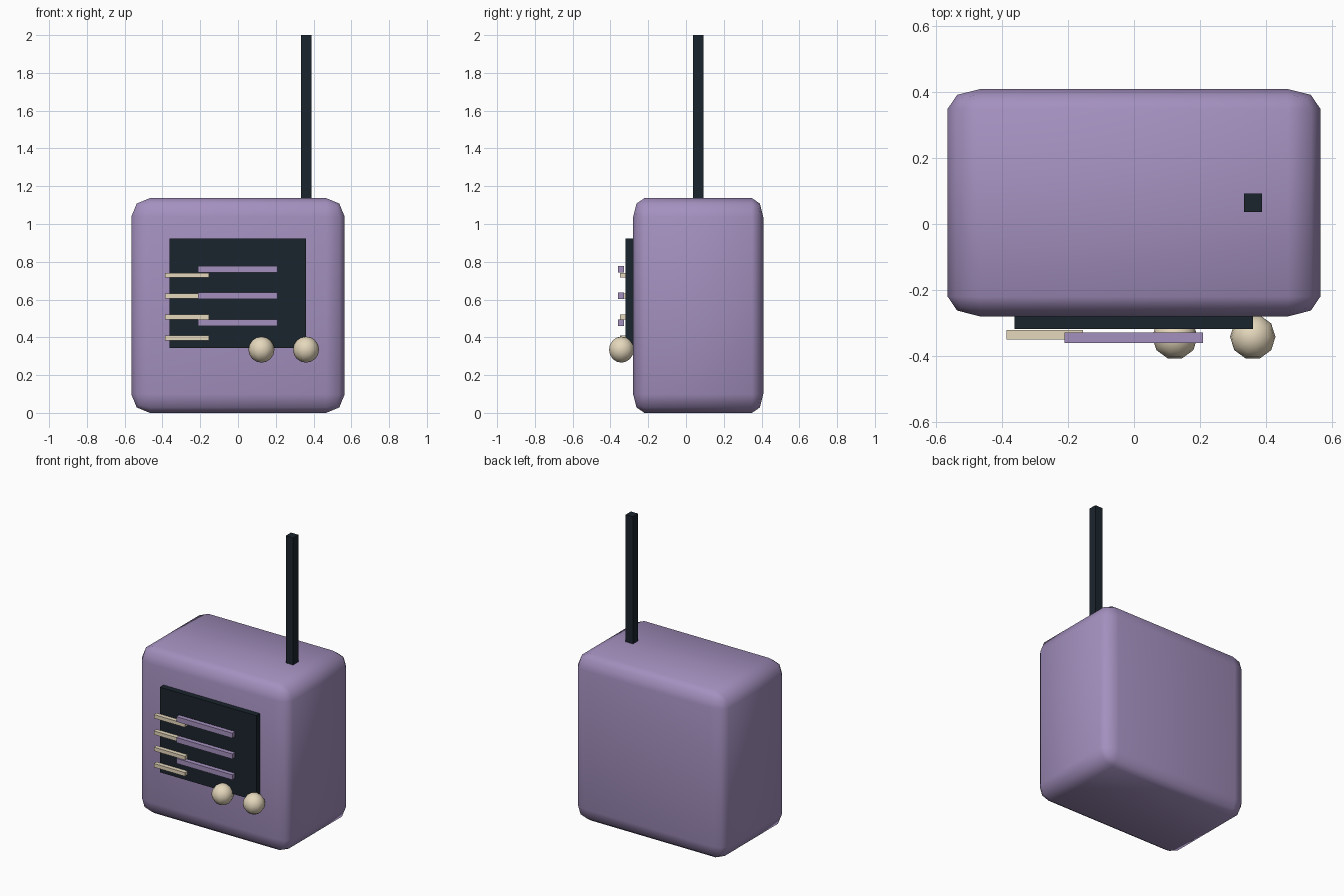
import bpy, bmesh, math
from mathutils import Matrix

if "Cube" in bpy.data.objects:
    bpy.data.objects.remove(bpy.data.objects["Cube"])


def material(name, rgb):
    m = bpy.data.materials.new(name)
    m.diffuse_color = (*rgb, 1)
    m.use_nodes = True
    m.node_tree.nodes["Principled BSDF"].inputs["Base Color"].default_value = m.diffuse_color
    return m


purple = material("purple", (0.37, 0.28, 0.52))
dark = material("dark", (0.011, 0.018, 0.027))
cream = material("cream", (0.78, 0.68, 0.50))


def finish(name, bm, mat, smooth=False):
    me = bpy.data.meshes.new(name)
    bm.to_mesh(me)
    bm.free()
    for p in me.polygons:
        p.use_smooth = smooth
    me.materials.append(mat)
    ob = bpy.data.objects.new(name, me)
    bpy.context.collection.objects.link(ob)
    return ob


def box(name, x, y, z, mat, bevel=0):
    """Box from (min, max) ranges; the bevel is cut on the unit cube, then stretched."""
    bm = bmesh.new()
    bmesh.ops.create_cube(bm, size=1)
    if bevel:
        bmesh.ops.bevel(bm, geom=bm.edges[:], offset=bevel, segments=2,
                        profile=0.5, affect='EDGES')
    size = [b - a for a, b in (x, y, z)]
    mid = [(a + b) / 2 for a, b in (x, y, z)]
    bmesh.ops.scale(bm, vec=size, verts=bm.verts)
    bmesh.ops.translate(bm, vec=mid, verts=bm.verts)
    return finish(name, bm, mat, smooth=bevel > 0)


# Rounded case
box("case", (-0.565, 0.565), (-0.28, 0.409), (0, 1.137), purple, bevel=0.087)

# Front panel and antenna
box("front_panel", (-0.363, 0.361), (-0.319, -0.278), (0.344, 0.922), dark)
box("antenna", (0.333, 0.388), (0.037, 0.093), (1.12, 2.0), dark)

# Speaker bars
for i in range(3):
    z = 0.761 - 0.1415 * i
    box(f"speaker_bar_{i + 1}", (-0.211, 0.209), (-0.360, -0.329),
        (z - 0.017, z + 0.017), purple)

# Dial marks
for i in range(4):
    z = 0.729 - 0.1107 * i
    box(f"dial_mark_{i + 1}", (-0.387, -0.154), (-0.350, -0.321),
        (z - 0.0125, z + 0.0125), cream)

# Round knobs
for name, x in (("left_knob", 0.124), ("right_knob", 0.360)):
    bm = bmesh.new()
    bmesh.ops.create_uvsphere(
        bm, u_segments=10, v_segments=8, radius=0.069,
        matrix=Matrix.Translation((x, -0.342, 0.335)))
    # Turn so that a flat side faces the front
    if max(abs(v.co.x - x) for v in bm.verts) < 0.0685:
        bmesh.ops.rotate(bm, cent=(x, -0.342, 0.335), verts=bm.verts,
                         matrix=Matrix.Rotation(math.pi / 2, 3, 'Z'))
    finish(name, bm, cream, smooth=True)
